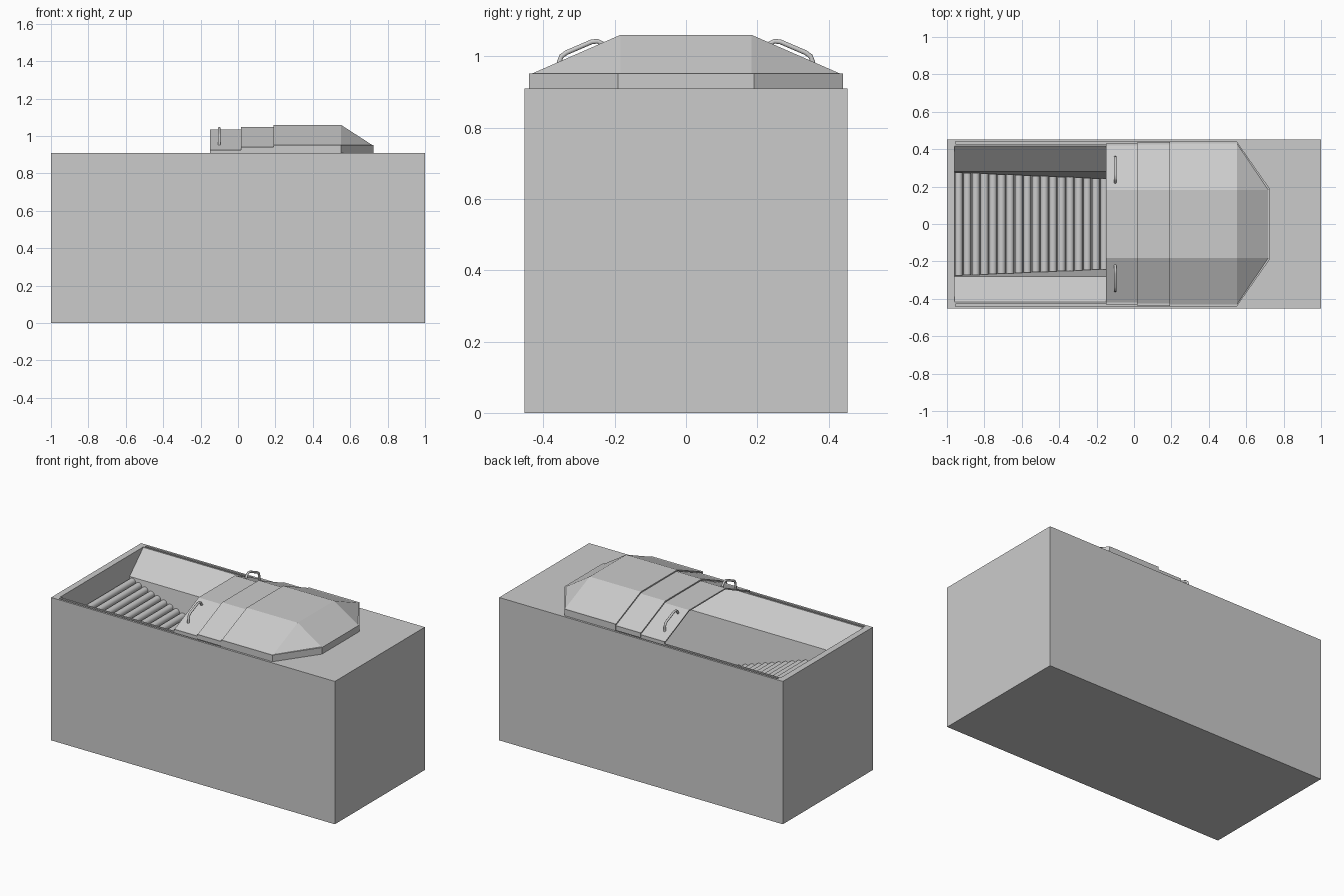
import bpy, bmesh
from math import radians, atan

cube = bpy.data.objects.get("Cube")
if cube:
    bpy.data.objects.remove(cube, do_unlink=True)

grey = bpy.data.materials.new("plain_grey")
grey.use_nodes = True
grey.diffuse_color = (0.6, 0.6, 0.6, 1)
grey.node_tree.nodes["Principled BSDF"].inputs["Base Color"].default_value = grey.diffuse_color

TOP = 0.91             # height of the block
SLOPE = 0.32           # fall of the roller ramp
PIT_X0, PIT_X1 = -0.96, 0.5


def add_object(name, data):
    ob = bpy.data.objects.new(name, data)
    bpy.context.collection.objects.link(ob)
    data.materials.append(grey)
    return ob


def activate(ob):
    bpy.ops.object.select_all(action='DESELECT')
    ob.select_set(True)
    bpy.context.view_layer.objects.active = ob


def loft(name, rings, caps=(), closed=False):
    """Bridge rings of points; caps are lists of indices into the last ring."""
    bm = bmesh.new()
    rows = [[bm.verts.new(p) for p in ring] for ring in rings]
    n = len(rows[0])
    for a, b in zip(rows, rows[1:]):
        for i in range(n if closed else n - 1):
            j = (i + 1) % n
            bm.faces.new((a[i], a[j], b[j], b[i]))
    if closed:
        bm.faces.new(rows[0])
        bm.faces.new(rows[-1])
    for cap in caps:
        bm.faces.new([rows[-1][i] for i in cap])
    bmesh.ops.remove_doubles(bm, verts=bm.verts, dist=0.0005)
    bmesh.ops.recalc_face_normals(bm, faces=bm.faces)
    mesh = bpy.data.meshes.new(name)
    bm.to_mesh(mesh)
    bm.free()
    return add_object(name, mesh)


def mirrored(half):
    """Complete a (y, z) half profile across y = 0."""
    return half + [(-y, z) for y, z in reversed(half)]


def box(name, x0, x1, y0, y1, z0, z1):
    outline = [(y0, z0), (y1, z0), (y1, z1), (y0, z1)]
    return loft(name, [[(x, y, z) for y, z in outline] for x in (x0, x1)], closed=True)


def cut(target, cutter):
    mod = target.modifiers.new("cut", 'BOOLEAN')
    mod.operation = 'DIFFERENCE'
    mod.solver = 'EXACT'
    mod.object = cutter
    activate(target)
    bpy.ops.object.modifier_apply(modifier=mod.name)
    bpy.data.objects.remove(cutter, do_unlink=True)


def ramp_z(x):
    return 0.75 - SLOPE * (x + 0.935)


def wall_y(z):
    return 0.28 - 0.135 * (0.775 - z)


# Main block with a tapering pit and two rail grooves
block = box("block", -1, 1, -0.453, 0.453, 0, TOP)
pit_rings = []
for x in (PIT_X0, PIT_X1):
    floor = ramp_z(x) - 0.015
    half = [(0.418, 1.0), (0.418, TOP - 0.003), (0.28, 0.775), (wall_y(floor), floor)]
    pit_rings.append([(x, y, z) for y, z in mirrored(half)])
cut(block, loft("pit_cutter", pit_rings, closed=True))
for s in (-1, 1):
    y0, y1 = sorted((s * 0.427, s * 0.44))
    cut(block, box("groove_cutter", -0.955, PIT_X1, y0, y1, TOP - 0.015, 1.0))

# Rollers down the ramp
x = -0.937
while x < PIT_X1 - 0.03:
    z = ramp_z(x)
    bpy.ops.mesh.primitive_cylinder_add(vertices=20, radius=0.021, depth=2 * wall_y(z) - 0.002,
                                        location=(x, 0, z), rotation=(radians(90), 0, 0))
    roller = bpy.context.object
    roller.name = "roller"
    roller.data.materials.append(grey)
    bpy.ops.object.shade_smooth_by_angle(angle=radians(40))
    x += 0.0458


# Sliding hood made of nested shells
def hood_profile(drop):
    side, eave = 0.44 - drop * 0.4, 0.952 - drop
    return mirrored([(side, TOP), (side, eave), (side - 0.01, eave), (0.183, 1.06 - drop)])


def thicken(ob):
    mod = ob.modifiers.new("thickness", 'SOLIDIFY')
    mod.thickness = 0.008
    mod.offset = -1


for name, x0, x1, drop in (("hood_middle", 0.017, 0.22, 0.012),
                           ("hood_end", -0.15, 0.05, 0.026)):
    thicken(loft(name, [[(x, y, z) for y, z in hood_profile(drop)] for x in (x0, x1)]))

# Fixed hood with a faceted nose
profile = hood_profile(0)
nose_half = [(0.725, 0.19, TOP), (0.725, 0.19, 0.952), (0.717, 0.183, 0.952), (0.717, 0.183, 0.952)]
nose = nose_half + [(x, -y, z) for x, y, z in reversed(nose_half)]
thicken(loft("hood_fixed", [[(x, y, z) for y, z in profile] for x in (0.19, 0.55)] + [nose],
             caps=[(0, 1, 6, 7), (1, 2, 5, 6)]))

# Tube handles on the end shell
grip = [(0.357, 0.945), (0.355, 0.985), (0.349, 1.0), (0.335, 1.01),
        (0.265, 1.04), (0.248, 1.042), (0.235, 1.035), (0.218, 1.01)]
for s, name in ((1, "handle_back"), (-1, "handle_front")):
    curve = bpy.data.curves.new(name, 'CURVE')
    curve.dimensions = '3D'
    curve.bevel_depth = 0.007
    curve.bevel_resolution = 3
    spline = curve.splines.new('POLY')
    spline.points.add(len(grip) - 1)
    for point, (y, z) in zip(spline.points, grip):
        point.co = (-0.1, s * y, z, 1)
    spline.use_smooth = True
    add_object(name, curve)
